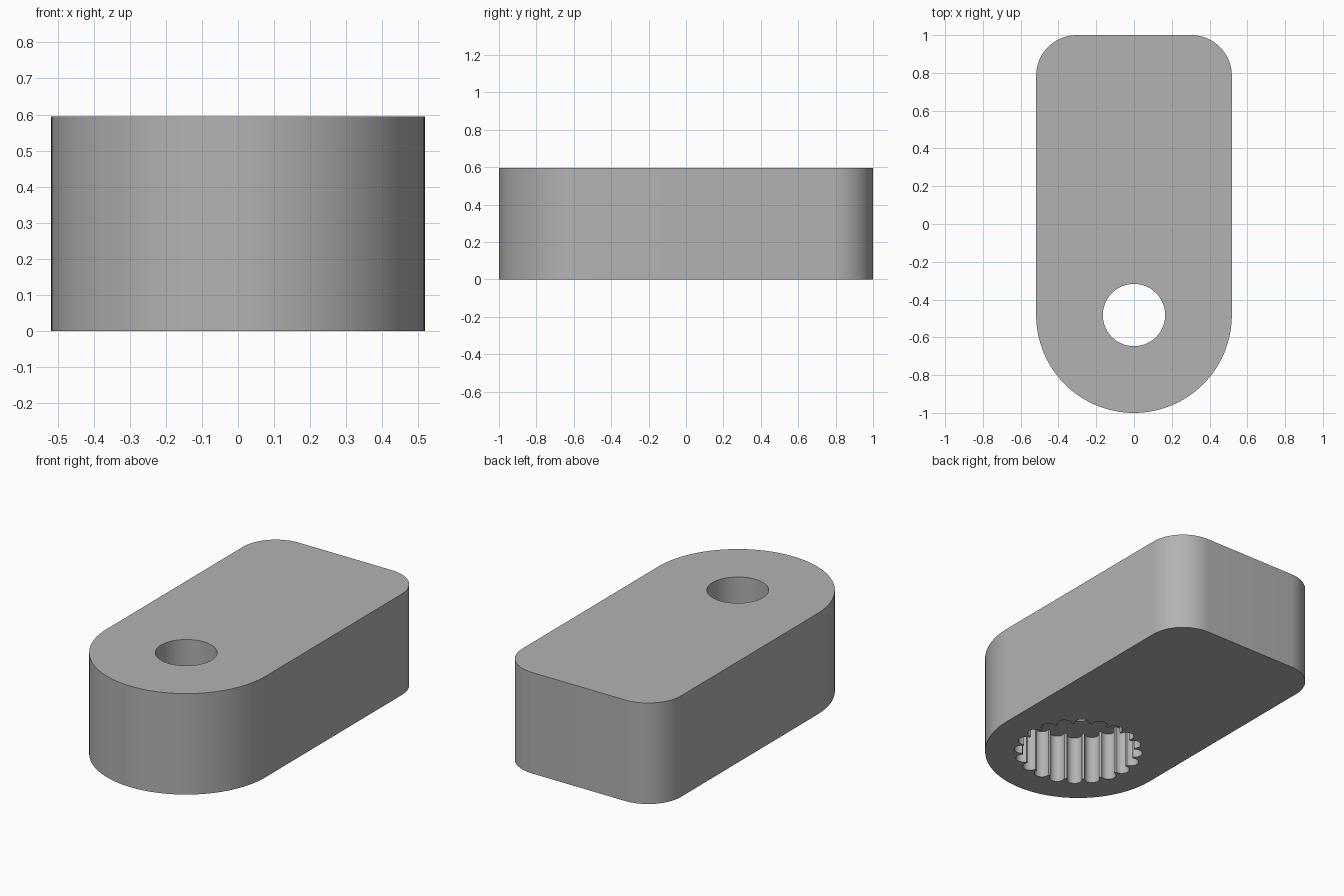
import bpy, bmesh
from math import sin, cos, radians, pi

cube = bpy.data.objects.get("Cube")
if cube:
    bpy.data.objects.remove(cube, do_unlink=True)

HEIGHT, HALF_W = 0.595, 0.518
HUB_Y = -0.482
CORNER = 0.215
BORE_R = 0.165
POCKET_DEPTH = 0.29
TEETH, TOOTH_RING, TOOTH_R = 20, 0.315, 0.042

grey = bpy.data.materials.new("plain grey")
grey.use_nodes = True
colour = (0.45, 0.45, 0.45, 1)
grey.diffuse_color = colour
grey.node_tree.nodes["Principled BSDF"].inputs["Base Color"].default_value = colour


def arc(cx, cy, r, start, end, steps):
    """Points along an arc, angles in degrees."""
    angles = [radians(start + (end - start) * i / steps) for i in range(steps + 1)]
    return [(cx + r * cos(a), cy + r * sin(a)) for a in angles]


def prism(name, outline, z0, z1):
    """Extrude a closed outline between two heights."""
    bm = bmesh.new()
    face = bm.faces.new([bm.verts.new((x, y, z0)) for x, y in outline])
    top = bmesh.ops.extrude_face_region(bm, geom=[face])["geom"]
    verts = [v for v in top if isinstance(v, bmesh.types.BMVert)]
    bmesh.ops.translate(bm, verts=verts, vec=(0, 0, z1 - z0))
    bmesh.ops.recalc_face_normals(bm, faces=bm.faces)
    mesh = bpy.data.meshes.new(name)
    bm.to_mesh(mesh)
    bm.free()
    mesh.materials.append(grey)
    obj = bpy.data.objects.new(name, mesh)
    bpy.context.collection.objects.link(obj)
    return obj


# Lever body: round hub end at the front, softened corners at the back
cx, cy = HALF_W - CORNER, 1 - CORNER
body = prism("lever_body",
             arc(0, HUB_Y, HALF_W, 180, 360, 64)
             + arc(cx, cy, CORNER, 0, 90, 20)
             + arc(-cx, cy, CORNER, 90, 180, 20), 0, HEIGHT)

# Through bore
bore = prism("bore_cutter", arc(0, HUB_Y, BORE_R, 0, 360, 64)[:-1], -0.1, HEIGHT + 0.1)

# Splined pocket in the underside: a ring of rounded grooves
spline = []
for i in range(TEETH):
    a = 2 * pi * i / TEETH
    deg = 360 * i / TEETH
    spline += arc(TOOTH_RING * cos(a), HUB_Y + TOOTH_RING * sin(a),
                  TOOTH_R, deg - 100, deg + 100, 12)
pocket = prism("pocket_cutter", spline, -0.1, POCKET_DEPTH)

bpy.ops.object.select_all(action="DESELECT")
bpy.context.view_layer.objects.active = body
body.select_set(True)
for cutter in (pocket, bore):
    cutter.hide_render = True
    mod = body.modifiers.new(cutter.name, "BOOLEAN")
    mod.operation = "DIFFERENCE"
    mod.solver = "EXACT"
    mod.object = cutter
    bpy.ops.object.modifier_apply(modifier=mod.name)
    bpy.data.objects.remove(cutter, do_unlink=True)

bpy.ops.object.shade_smooth_by_angle(angle=radians(30))
